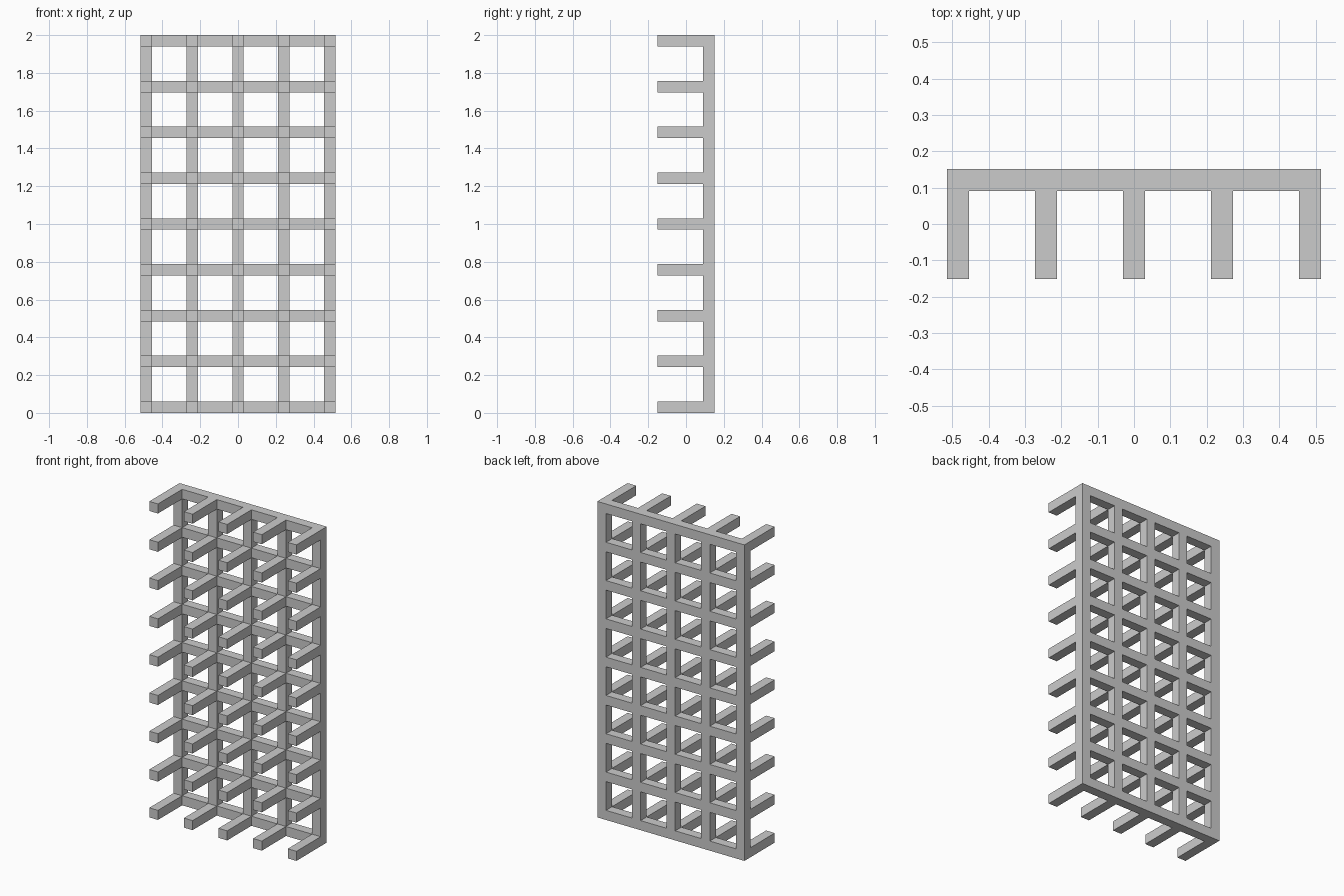
import bpy, bmesh

if "Cube" in bpy.data.objects:
    bpy.data.objects.remove(bpy.data.objects["Cube"])

U = 2 / 33            # bar thickness
PITCH = 4 * U         # spacing between bars
COLS, ROWS = 5, 9
HALF_W = ((COLS - 1) * PITCH + U) / 2
BACK_Y = (PITCH + U) / 2


def bar_edges(count, start):
    """Both edges of every bar, in order."""
    return [start + i * PITCH + e for i in range(count) for e in (0, U)]


xs = bar_edges(COLS, -HALF_W)
zs = bar_edges(ROWS, 0)
bm = bmesh.new()

# Flat lattice sheet at the back, leaving the window cells open
v = [[bm.verts.new((x, BACK_Y, z)) for z in zs] for x in xs]
for i in range(len(xs) - 1):
    for j in range(len(zs) - 1):
        if i % 2 and j % 2:
            continue
        bm.faces.new((v[i][j], v[i][j + 1], v[i + 1][j + 1], v[i + 1][j]))

# Thicken the sheet into square bars
res = bmesh.ops.extrude_face_region(bm, geom=bm.faces[:], use_keep_orig=True)
front = [g for g in res["geom"] if isinstance(g, bmesh.types.BMFace)]
front_verts = [g for g in res["geom"] if isinstance(g, bmesh.types.BMVert)]
bmesh.ops.translate(bm, verts=front_verts, vec=(0, -U, 0))

# Pull a prong forward from every crossing
crossings = [f for f in front
             if all(e.calc_length() < 1.5 * U for e in f.edges)]
res = bmesh.ops.extrude_discrete_faces(bm, faces=crossings)
tips = {p for f in res["faces"] for p in f.verts}
bmesh.ops.translate(bm, verts=list(tips), vec=(0, -PITCH, 0))

bmesh.ops.recalc_face_normals(bm, faces=bm.faces[:])
mesh = bpy.data.meshes.new("pronged_lattice")
bm.to_mesh(mesh)
bm.free()
obj = bpy.data.objects.new("pronged_lattice", mesh)
bpy.context.collection.objects.link(obj)
